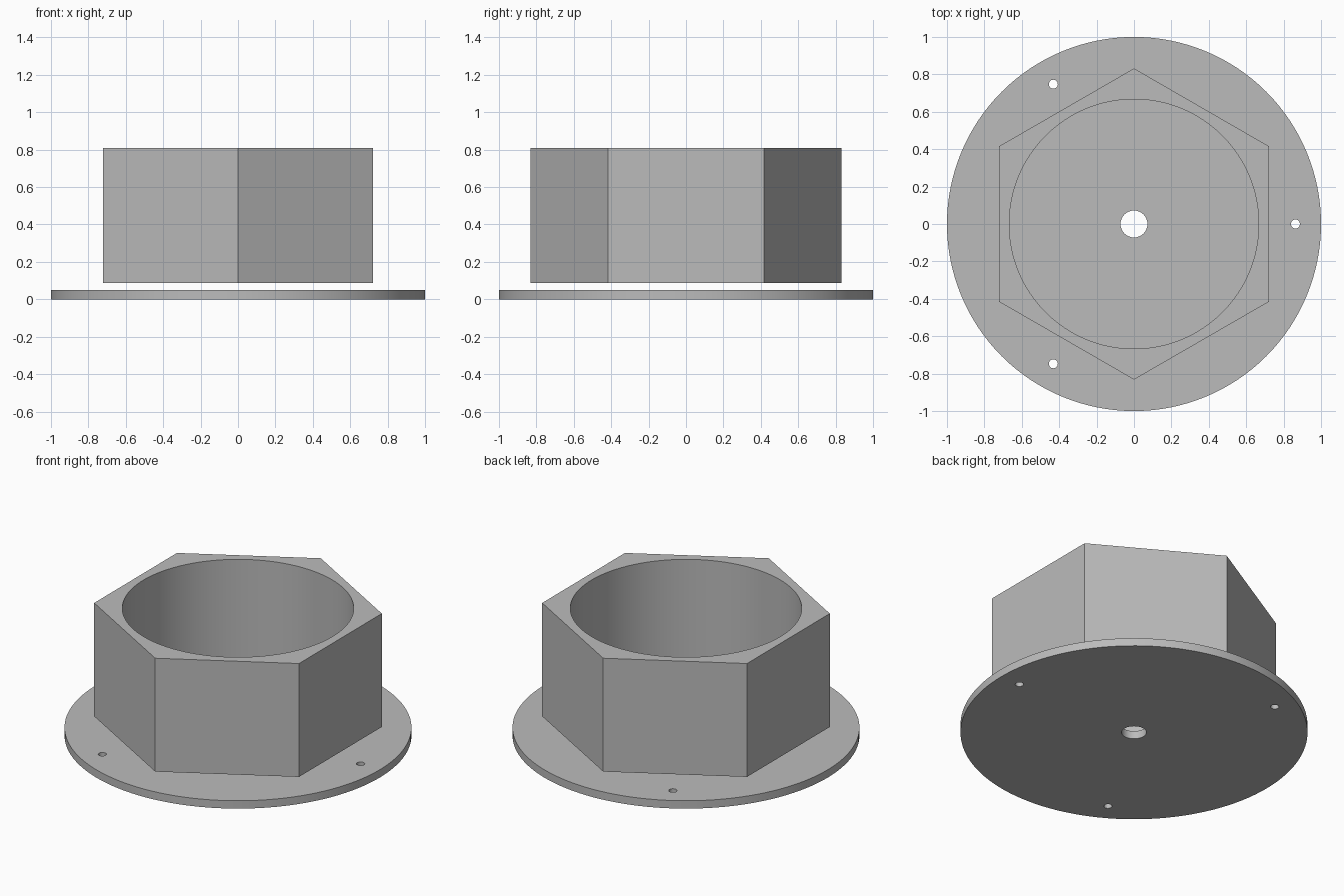
import bpy
import bmesh
from math import cos, sin, pi, radians

cube = bpy.data.objects.get("Cube")
if cube:
    bpy.data.objects.remove(cube, do_unlink=True)

grey = bpy.data.materials.new("light grey")
grey.use_nodes = True
colour = (0.5, 0.5, 0.5, 1)
grey.diffuse_color = colour
grey.node_tree.nodes["Principled BSDF"].inputs["Base Color"].default_value = colour


def prism(name, sides, radius, bottom, top, x=0, y=0, turn=0):
    """Upright prism with its first corner at the angle turn."""
    bm = bmesh.new()
    ring = [bm.verts.new((x + radius * cos(turn + 2 * pi * i / sides),
                          y + radius * sin(turn + 2 * pi * i / sides), bottom))
            for i in range(sides)]
    base = bm.faces.new(ring)
    lid = bmesh.ops.extrude_face_region(bm, geom=[base])["geom"]
    bmesh.ops.translate(bm, vec=(0, 0, top - bottom),
                        verts=[v for v in lid if isinstance(v, bmesh.types.BMVert)])
    bmesh.ops.recalc_face_normals(bm, faces=bm.faces)
    mesh = bpy.data.meshes.new(name)
    bm.to_mesh(mesh)
    bm.free()
    mesh.materials.append(grey)
    obj = bpy.data.objects.new(name, mesh)
    bpy.context.collection.objects.link(obj)
    return obj


def drill(obj, cutters):
    """Cut the holes, drop the cutters and smooth the round walls."""
    bpy.context.view_layer.objects.active = obj
    for cutter in cutters:
        mod = obj.modifiers.new("hole", "BOOLEAN")
        mod.object = cutter
        mod.solver = "EXACT"
        bpy.ops.object.modifier_apply(modifier=mod.name)
        bpy.data.objects.remove(cutter, do_unlink=True)
    bpy.ops.object.select_all(action="DESELECT")
    obj.select_set(True)
    bpy.ops.object.shade_smooth_by_angle(angle=radians(30))


# Round base plate with a centre hole and three screw holes
plate = prism("base_plate", 128, 1.0, 0, 0.05)
holes = [prism("centre_hole_cutter", 48, 0.072, -0.1, 0.2)]
for i in range(3):
    a = 2 * pi * i / 3
    holes.append(prism("screw_hole_cutter", 24, 0.024, -0.1, 0.2,
                       0.863 * cos(a), 0.863 * sin(a)))
drill(plate, holes)

# Hexagonal collar with a round bore, held just above the plate
collar = prism("hexagonal_collar", 6, 0.832, 0.087, 0.808, turn=pi / 2)
drill(collar, [prism("bore_cutter", 128, 0.667, -0.1, 1.2)])
